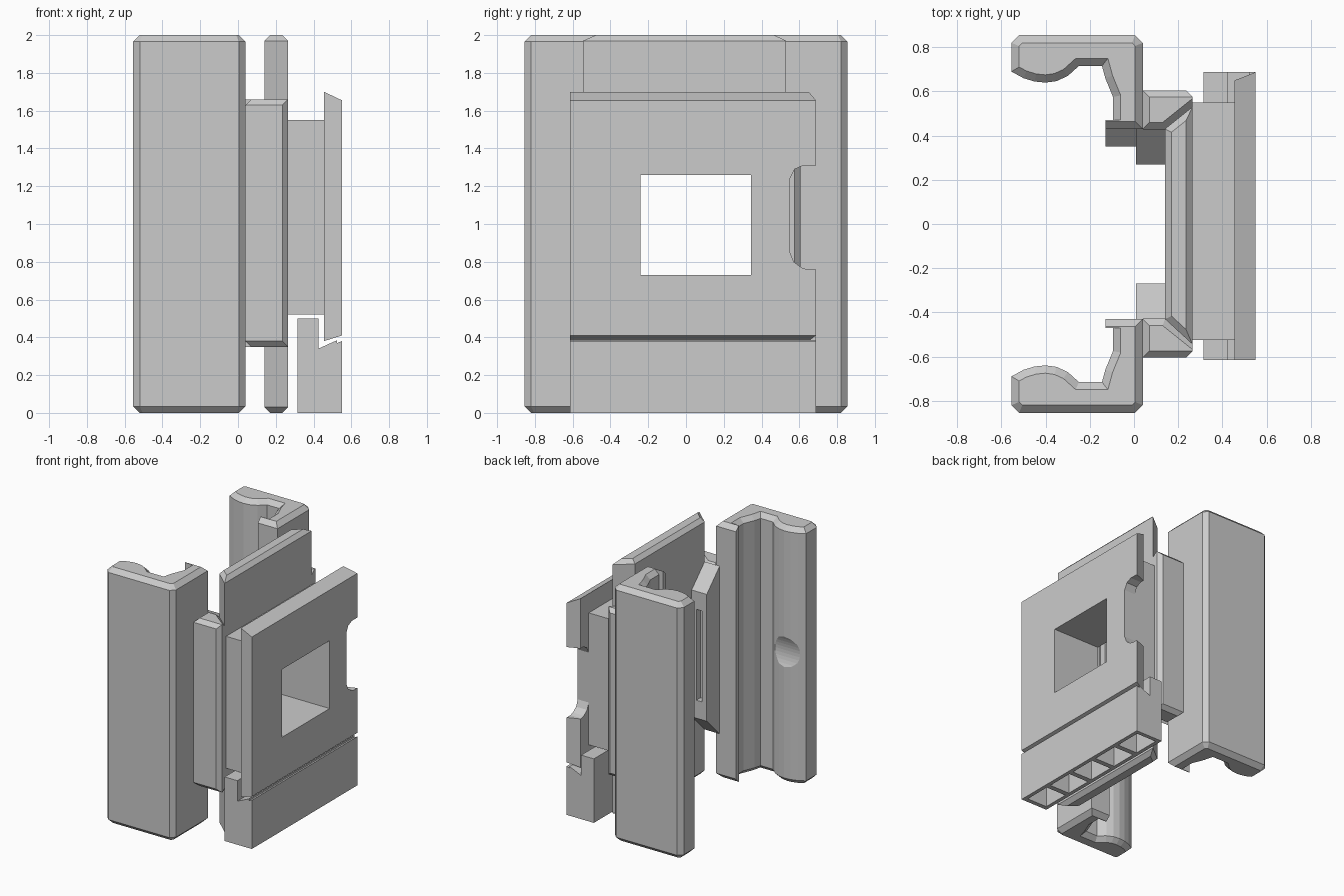
import bpy, bmesh
from mathutils import Vector

cube = bpy.data.objects.get("Cube")
if cube:
    bpy.data.objects.remove(cube, do_unlink=True)

grey = bpy.data.materials.new("plain_grey")
grey.use_nodes = True
COLOUR = (0.6, 0.6, 0.6, 1)
grey.diffuse_color = COLOUR
grey.node_tree.nodes["Principled BSDF"].inputs["Base Color"].default_value = COLOUR


def loft(name, rings):
    """Join rings of 3D points into a closed solid."""
    bm = bmesh.new()
    loops = [[bm.verts.new(p) for p in ring] for ring in rings]
    n = len(loops[0])
    for a, b in zip(loops, loops[1:]):
        for i in range(n):
            j = (i + 1) % n
            bm.faces.new((a[i], a[j], b[j], b[i]))
    bm.faces.new(loops[0])
    bm.faces.new(loops[-1])
    bmesh.ops.recalc_face_normals(bm, faces=bm.faces)
    mesh = bpy.data.meshes.new(name)
    bm.to_mesh(mesh)
    bm.free()
    mesh.materials.append(grey)
    obj = bpy.data.objects.new(name, mesh)
    bpy.context.collection.objects.link(obj)
    return obj


def prism(name, pts, axis, lo, hi):
    """Extrude a 2D profile along an axis."""
    put = {"x": lambda p, t: (t, p[0], p[1]),
           "y": lambda p, t: (p[0], t, p[1]),
           "z": lambda p, t: (p[0], p[1], t)}[axis]
    return loft(name, [[put(p, t) for p in pts] for t in (lo, hi)])


def rect(a0, a1, b0, b1):
    return [(a0, b0), (a1, b0), (a1, b1), (a0, b1)]


def box(name, x, y, z):
    return prism(name, rect(*x, *y), "z", *z)


def inset(pts, d, shortest=0.048):
    """Offset a counter-clockwise outline inwards, leaving tiny edges in place."""
    pts = [Vector(p) for p in pts]
    lines = []
    for a, b in zip(pts, pts[1:] + pts[:1]):
        t = (b - a).normalized()
        normal = Vector((-t.y, t.x))
        lines.append((a + normal * (d if (b - a).length > shortest else 0), t))
    out = []
    for (p, t), (q, u) in zip(lines[-1:] + lines[:-1], lines):
        s = (q - p).cross(u) / t.cross(u)
        out.append(p + t * s)
    return out


def chamfered(name, pts, lo, hi, d, side=1):
    """Upright prism with chamfered ends; side -1 mirrors it in y."""
    small = inset(pts, d)
    levels = [(small, lo), (pts, lo + d), (pts, hi - d), (small, hi)]
    return loft(name, [[(p[0], p[1] * side, z) for p in ring] for ring, z in levels])


def cut(target, cutter):
    mod = target.modifiers.new("cut", "BOOLEAN")
    mod.operation = "DIFFERENCE"
    mod.solver = "EXACT"
    mod.object = cutter
    bpy.context.view_layer.objects.active = target
    bpy.ops.object.modifier_apply(modifier=mod.name)
    bpy.data.objects.remove(cutter, do_unlink=True)


def window(target):
    cut(target, box("window_cutter", (-0.5, 0.7), (-0.24, 0.345), (0.73, 1.26)))


# Side jaws with a contoured inner grip
jaw = [(0.04, 0.43), (0.04, 0.82), (0.005, 0.855), (-0.52, 0.855), (-0.555, 0.82),
       (-0.555, 0.69), (-0.5, 0.66), (-0.45, 0.645), (-0.4, 0.64), (-0.35, 0.647),
       (-0.3, 0.67), (-0.25, 0.715), (-0.145, 0.715), (-0.13, 0.66), (-0.095, 0.575),
       (-0.095, 0.47), (-0.13, 0.47), (-0.13, 0.43)]
for side, label in ((1, "back"), (-1, "front")):
    obj = chamfered(label + "_jaw", jaw, 0, 2, 0.035, side)
    # Shallow scoop across the grip ridge
    bpy.ops.mesh.primitive_cylinder_add(vertices=64, radius=0.25, depth=0.4,
                                        location=(-0.4, 0.42 * side, 1.02),
                                        rotation=(0, 1.5708, 0))
    scoop = bpy.context.object
    scoop.data.materials.append(grey)
    cut(obj, scoop)

# Side rails that clasp the centre plate
rail = [(0.04, 0.26), (0.04, 0.605), (0.235, 0.605), (0.265, 0.575), (0.265, 0.53),
        (0.14, 0.43), (0.14, 0.26)][::-1]
rail = [(0.04, 0.43), (0.14, 0.43), (0.265, 0.53), (0.265, 0.575), (0.235, 0.605),
        (0.04, 0.605)]
for side, label in ((1, "back"), (-1, "front")):
    chamfered(label + "_rail", rail, 0.35, 1.66, 0.03, side)
    # Inner lip with sloped ends
    lip = [(0.43, 0.35), (0.43, 1.66), (0.27, 1.5), (0.27, 0.51)]
    obj = prism(label + "_rail_lip", [(y * side, z) for y, z in lip], "x", 0.01, 0.14)
    if side > 0:
        window(obj)
    else:
        cut(obj, box("slot_cutter", (0.05, 0.1), (-0.32, -0.2), (0.65, 1.36)))
tab = [(0.45, 0.35), (0.45, 1.66), (0.35, 1.56), (0.35, 0.45)]
prism("back_jaw_tab", tab, "x", -0.13, 0.01)

# Tall dovetail plate in the middle
dovetail = [(0.14, -0.43), (0.265, -0.545), (0.265, 0.53), (0.14, 0.43)]
window(chamfered("dovetail_plate", dovetail, 0, 2, 0.03))

# Carriage block
window(box("carriage", (0.265, 0.456), (-0.525, 0.55), (0.52, 1.55)))

# Face plate with sloped edges, window and side notch
plate = loft("face_plate", [
    [(0.455, y, z) for y, z in rect(-0.615, 0.65, 0.38, 1.7)],
    [(0.55, y, z) for y, z in rect(-0.615, 0.687, 0.41, 1.655)]])
window(plate)
notch = [(0.8, 1.31), (0.62, 1.31), (0.575, 1.29), (0.55, 1.24), (0.55, 0.85),
         (0.57, 0.8), (0.61, 0.77), (0.64, 0.76), (0.8, 0.76)]
cut(plate, prism("notch_cutter", notch, "x", 0.4, 0.7))

# Lower block with pockets underneath
profile = [(0.315, 0), (0.55, 0), (0.55, 0.38), (0.525, 0.37), (0.525, 0.385),
           (0.425, 0.34), (0.425, 0.5), (0.315, 0.5)]
block = prism("lower_block", profile, "y", -0.615, 0.687)
for i in range(5):
    y = -0.58 + 0.255 * i
    cut(block, box("pocket_cutter", (0.345, 0.52), (y, y + 0.215), (-0.1, 0.28)))
